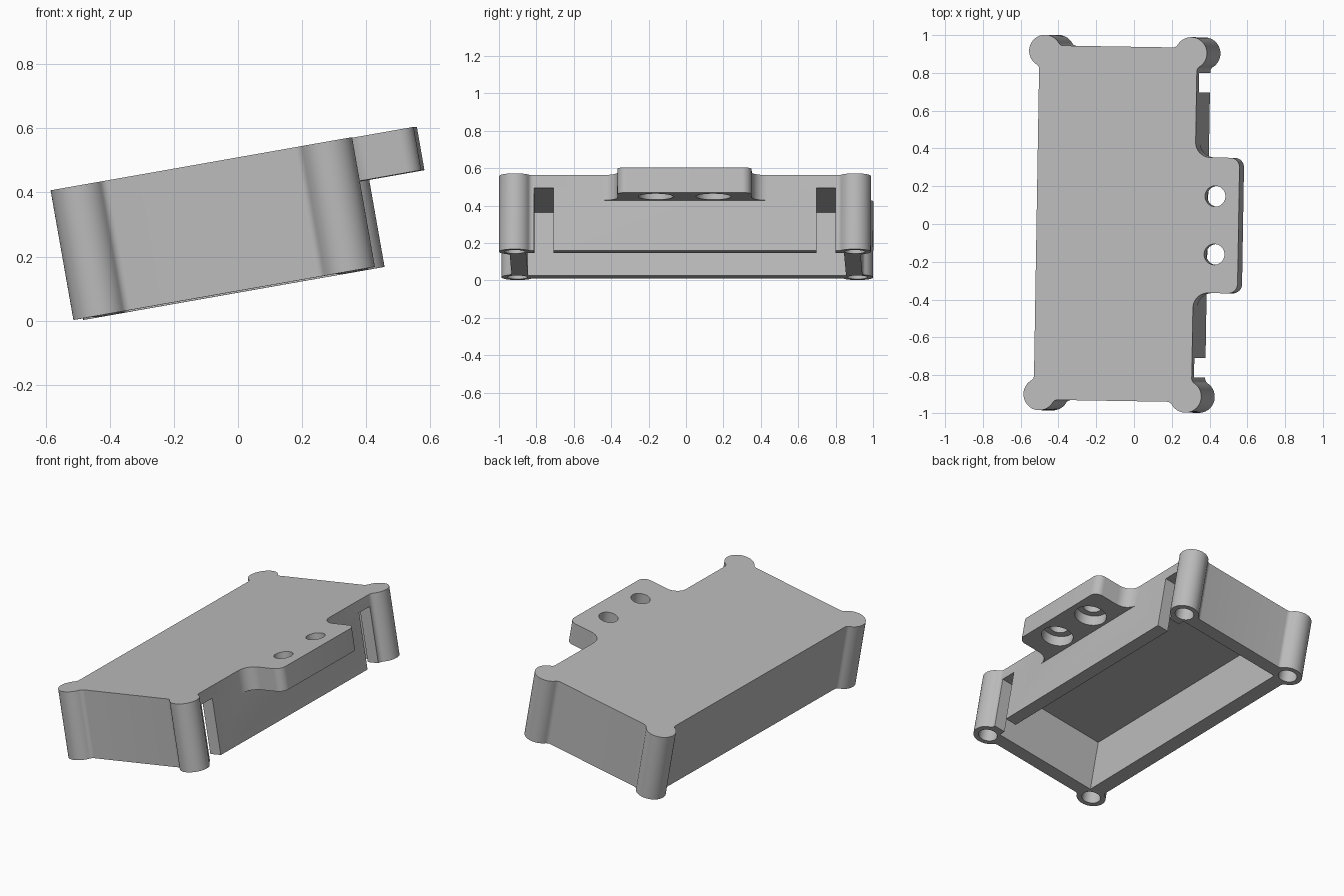
import bpy, bmesh
from math import sin, cos, pi, sqrt, radians, atan2
from mathutils import Matrix, Vector

if "Cube" in bpy.data.objects:
    bpy.data.objects.remove(bpy.data.objects["Cube"])

HEIGHT, ROOF = 0.411, 0.07              # case height, roof thickness (top face at z = 0)
BOSS_R, HOLE_R, FILLET = 0.085, 0.055, 0.03
U0, U1, V = -0.524, 0.324, 0.938        # outer wall planes
BOSS_X, BOSS_Y = (-0.494, 0.292), 0.909
TAB_END, TAB_HALF, TAB_DEPTH = 0.562, 0.359, 0.137

plastic = bpy.data.materials.new("grey_plastic")
plastic.use_nodes = True
grey = (0.5, 0.5, 0.5, 1)
plastic.diffuse_color = grey
plastic.node_tree.nodes["Principled BSDF"].inputs["Base Color"].default_value = grey


def prism(name, points, bottom, top):
    """Extrude a flat counter-clockwise outline between two heights."""
    bm = bmesh.new()
    face = bm.faces.new([bm.verts.new((x, y, bottom)) for x, y in points])
    new = bmesh.ops.extrude_face_region(bm, geom=[face])["geom"]
    for v in new:
        if isinstance(v, bmesh.types.BMVert):
            v.co.z = top
    bmesh.ops.recalc_face_normals(bm, faces=bm.faces)
    mesh = bpy.data.meshes.new(name)
    bm.to_mesh(mesh)
    bm.free()
    mesh.materials.append(plastic)
    obj = bpy.data.objects.new(name, mesh)
    bpy.context.collection.objects.link(obj)
    return obj


def arc(cx, cy, r, a, b, n):
    return [(cx + r * cos(a + (b - a) * i / n), cy + r * sin(a + (b - a) * i / n))
            for i in range(n + 1)]


def rect(x0, x1, y0, y1):
    return [(x0, y0), (x1, y0), (x1, y1), (x0, y1)]


def circle(x, y, r):
    return arc(x, y, r, 0, 2 * pi, 40)[:-1]


def boolean(target, other, operation):
    """Apply a boolean and discard the helper."""
    mod = target.modifiers.new("cut", "BOOLEAN")
    mod.object, mod.operation, mod.solver = other, operation, "EXACT"
    bpy.context.view_layer.objects.active = target
    bpy.ops.object.modifier_apply(modifier=mod.name)
    bpy.data.objects.remove(other)


def corner(sx, sy):
    """Round boss blended into the two walls of one corner, counter-clockwise."""
    cx, cy = BOSS_X[sx > 0], sy * BOSS_Y
    du = abs((U1 if sx > 0 else U0) - cx)
    dv = V - BOSS_Y
    reach = BOSS_R + FILLET
    au = sqrt(reach ** 2 - (du + FILLET) ** 2)
    av = sqrt(reach ** 2 - (dv + FILLET) ** 2)
    # Worked out for the +x +y corner, then mirrored
    start = atan2(-au, du + FILLET)
    end = atan2(dv + FILLET, -av)
    pts = arc(du + FILLET, -au, FILLET, pi, start + pi, 6)
    pts += arc(0, 0, BOSS_R, start, end, 32)[1:]
    pts += arc(-av, dv + FILLET, FILLET, end - pi, -pi / 2, 6)[1:]
    pts = [(cx + sx * x, cy + sy * y) for x, y in pts]
    return pts if sx * sy > 0 else pts[::-1]


# Case shell with four corner bosses
outline = corner(1, 1) + corner(-1, 1) + corner(-1, -1) + corner(1, -1)
case = prism("enclosure_cover", outline, -HEIGHT, 0)

# Mounting tab, blended into the wall and rounded at its free corners
BLEND, ROUND = 0.08, 0.05
half = arc(TAB_END - ROUND, TAB_HALF - ROUND, ROUND, 0, pi / 2, 10)
half += arc(U1 + BLEND, TAB_HALF + BLEND, BLEND, -pi / 2, -pi, 10)
half.append((U1 - 0.03, TAB_HALF + BLEND))
tab = prism("mounting_tab", half + [(x, -y) for x, y in reversed(half)], -TAB_DEPTH, 0)
boolean(case, tab, "UNION")

# Hollow interior, open underneath
boolean(case, prism("cavity", rect(-0.44, 0.25, -0.85, 0.85), -HEIGHT - 0.1, -ROOF),
        "DIFFERENCE")

for s in (-1, 1):
    # Wall slots beside the bosses
    ys = sorted((s * 0.703, s * 0.806))
    boolean(case, prism("slot", rect(0.2, 0.5, *ys), -HEIGHT - 0.1, -ROOF), "DIFFERENCE")
    # Blind screw holes in the bosses
    for x in BOSS_X:
        boolean(case, prism("screw_hole", circle(x, s * BOSS_Y, HOLE_R),
                            -HEIGHT - 0.1, -0.09), "DIFFERENCE")
    # Counterbored tab holes
    y = s * 0.154
    boolean(case, prism("tab_hole", circle(0.434, y, HOLE_R), -0.5, 0.1), "DIFFERENCE")
    boolean(case, prism("counterbore", circle(0.434, y, 0.093), -0.3, -0.07), "DIFFERENCE")

# Tilted resting pose
case.data.transform(Matrix.Translation(Vector((0, 0, 0.507)))
                    @ Matrix.Rotation(radians(-0.95), 4, "Z")
                    @ Matrix.Rotation(radians(-10), 4, "Y"))

bpy.ops.object.select_all(action="DESELECT")
case.select_set(True)
bpy.context.view_layer.objects.active = case
bpy.ops.object.shade_smooth_by_angle(angle=radians(30))
